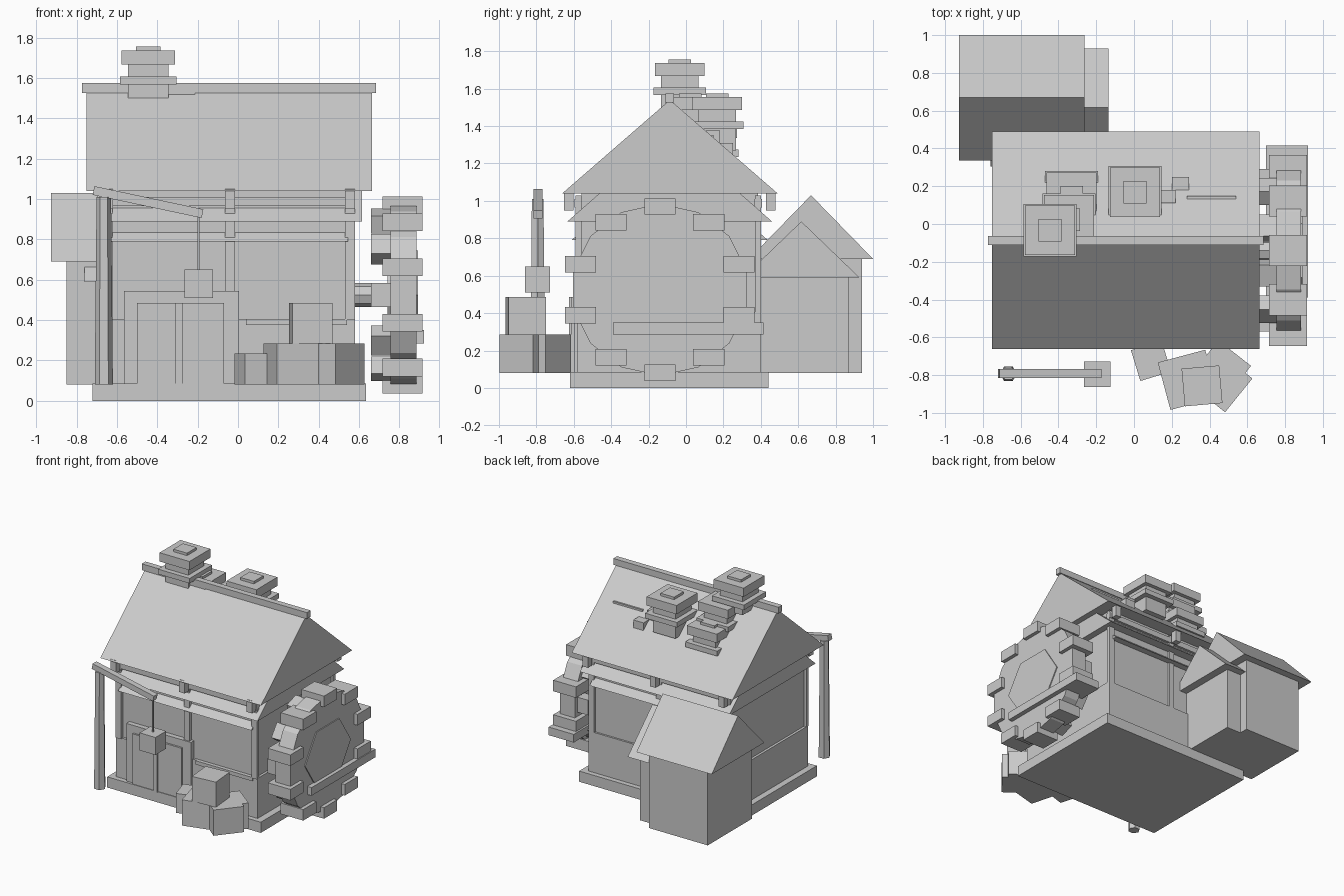
import bpy, bmesh, math
from mathutils import Matrix, Vector

grey = bpy.data.materials.new("plain grey")
grey.diffuse_color = (0.6, 0.6, 0.6, 1)


def finish(name, bm):
    bmesh.ops.recalc_face_normals(bm, faces=bm.faces)
    me = bpy.data.meshes.new(name)
    bm.to_mesh(me)
    bm.free()
    me.materials.append(grey)
    ob = bpy.data.objects.new(name, me)
    bpy.context.collection.objects.link(ob)
    return ob


def box(name, x0, x1, y0, y1, z0, z1, rot=0.0, axis='Z'):
    bm = bmesh.new()
    c = Vector(((x0 + x1) / 2, (y0 + y1) / 2, (z0 + z1) / 2))
    m = (Matrix.Translation(c) @ Matrix.Rotation(math.radians(rot), 4, axis)
         @ Matrix.Diagonal((x1 - x0, y1 - y0, z1 - z0, 1)))
    bmesh.ops.create_cube(bm, size=1, matrix=m)
    return finish(name, bm)


def extrude_x(name, x0, x1, pts):
    """Profile of (y, z) points extruded along x."""
    bm = bmesh.new()
    a = [bm.verts.new((x0, y, z)) for y, z in pts]
    b = [bm.verts.new((x1, y, z)) for y, z in pts]
    bm.faces.new(a)
    bm.faces.new(b)
    n = len(pts)
    for i in range(n):
        bm.faces.new((a[i], a[(i + 1) % n], b[(i + 1) % n], b[i]))
    return finish(name, bm)


def gable(name, x0, x1, y0, y1, z0, z1):
    return extrude_x(name, x0, x1, [(y0, z0), (y1, z0), ((y0 + y1) / 2, z1)])


def disc(name, x0, x1, y, z, ry, rz, n, phase=0.0):
    pts = [(y + ry * math.cos(phase + math.tau * i / n),
            z + rz * math.sin(phase + math.tau * i / n)) for i in range(n)]
    return extrude_x(name, x0, x1, pts)


# main building body
YC = -0.087
box("base_slab", -0.72, 0.635, -0.62, 0.44, 0, 0.085)
box("lower_wall", -0.67, 0.58, -0.58, 0.40, 0.08, 0.405)
box("upper_wall", -0.65, 0.56, -0.56, 0.385, 0.40, 1.05)

# timber frame on front and back
for side, y in (("front", -0.575), ("back", 0.385)):
    for x in (-0.645, -0.04, 0.555):
        box(side + "_post", x - 0.024, x + 0.024, y - 0.015, y + 0.015, 0.40, 1.03)
        ye = YC + math.copysign(0.54, y)
        box(side + "_rafter_end", x - 0.025, x + 0.025, ye - 0.025, ye + 0.025, 0.95, 1.05)
    box(side + "_upper_beam", -0.67, 0.58, y - 0.02, y + 0.02, 0.965, 1.01)

# stacked roofs
gable("lower_roof", -0.63, 0.545, YC - 0.525, YC + 0.525, 0.79, 1.25)
gable("middle_roof", -0.70, 0.615, YC - 0.547, YC + 0.547, 0.89, 1.37)
gable("main_roof", -0.752, 0.665, -0.662, 0.49, 1.04, 1.54)
box("ridge_beam", -0.772, 0.685, -0.11, -0.063, 1.525, 1.575)

# double door
box("door_frame", -0.565, 0.005, -0.60, -0.56, 0.08, 0.545)
box("door_leaves", -0.50, -0.07, -0.615, -0.56, 0.08, 0.485)
box("door_centre_bar", -0.31, -0.275, -0.625, -0.56, 0.08, 0.485)
box("window_rail", 0.04, 0.54, -0.59, -0.56, 0.375, 0.405)

# back annex: two overlapping gabled volumes
box("annex_wall", -0.85, -0.33, 0.38, 0.94, 0.08, 0.72)
gable("annex_roof", -0.927, -0.263, 0.337, 1.0, 0.69, 1.03)
box("side_annex_wall", -0.70, -0.20, 0.36, 0.868, 0.08, 0.61)
gable("side_annex_roof", -0.76, -0.135, 0.305, 0.928, 0.59, 0.89)


# chimneys made of stacked slabs
def chimney(x, y, top, foot):
    layers = [(0.10, foot, top - 0.185), (0.14, top - 0.19, top - 0.15),
              (0.10, top - 0.15, top - 0.09), (0.132, top - 0.09, top - 0.02),
              (0.06, top - 0.02, top)]
    for h, z0, z1 in layers:
        box("chimney_layer", x - h, x + h, y - h, y + h, z0, z1)


chimney(-0.445, -0.033, 1.757, 1.50)
chimney(0.005, 0.168, 1.575, 1.27)
chimney(-0.345, 0.022, 1.575, 1.36)
chimney(-0.33, 0.14, 1.425, 1.22)
box("roof_block", 0.14, 0.22, 0.11, 0.18, 1.27, 1.38)
box("roof_block", 0.20, 0.29, 0.14, 0.25, 1.22, 1.31)
box("roof_rod", 0.28, 0.54, 0.133, 0.147, 1.33, 1.352)

# water wheel
WY, WZ = -0.14, 0.525
disc("wheel_rim", 0.755, 0.885, WY, WZ, 0.475, 0.46, 14, math.pi / 14)
disc("wheel_hub", 0.74, 0.893, WY, WZ, 0.287, 0.253, 6)
disc("wheel_axle", 0.54, 0.76, WY, WZ, 0.06, 0.06, 8)
for i in range(10):
    a = math.radians(90 + 36 * i)
    y, z = WY + 0.445 * math.cos(a), WZ + 0.445 * math.sin(a)
    box("wheel_paddle", 0.715, 0.915, y - 0.083, y + 0.083, z - 0.044, z + 0.044)
    a += math.radians(18)
    y, z = WY + 0.385 * math.cos(a), WZ + 0.385 * math.sin(a)
    box("wheel_inner_block", 0.66, 0.77, y - 0.06, y + 0.06, z - 0.045, z + 0.045,
        36 * i + 18, 'X')
box("wheel_plank", 0.70, 0.922, -0.39, 0.415, 0.285, 0.35)

# hanging lantern on a post
bm = bmesh.new()
bmesh.ops.create_cone(bm, cap_ends=True, segments=6, radius1=0.045, radius2=0.036,
                      depth=0.93, matrix=Matrix.Translation((-0.665, -0.793, 0.545))
                      @ Matrix.Rotation(math.pi / 6, 4, 'Z'))
finish("lantern_post", bm)
box("lantern_arm", -0.722, -0.17, -0.815, -0.768, 0.963, 1.007, 12, 'Y')
box("lantern_rope", -0.20, -0.19, -0.797, -0.787, 0.64, 0.94)
box("lantern", -0.265, -0.125, -0.862, -0.727, 0.51, 0.65)

# crates by the door: x, y, half size, bottom, top, rotation
for x, y, h, z0, z1, r in ((0.285, -0.825, 0.13, 0.08, 0.285, 15),
                           (0.36, -0.857, 0.10, 0.285, 0.485, 5),
                           (0.465, -0.835, 0.115, 0.08, 0.285, 51),
                           (0.465, -0.77, 0.11, 0.08, 0.285, -38),
                           (0.09, -0.725, 0.085, 0.08, 0.235, 17)):
    box("crate", x - h, x + h, y - h, y + h, z0, z1, r)
